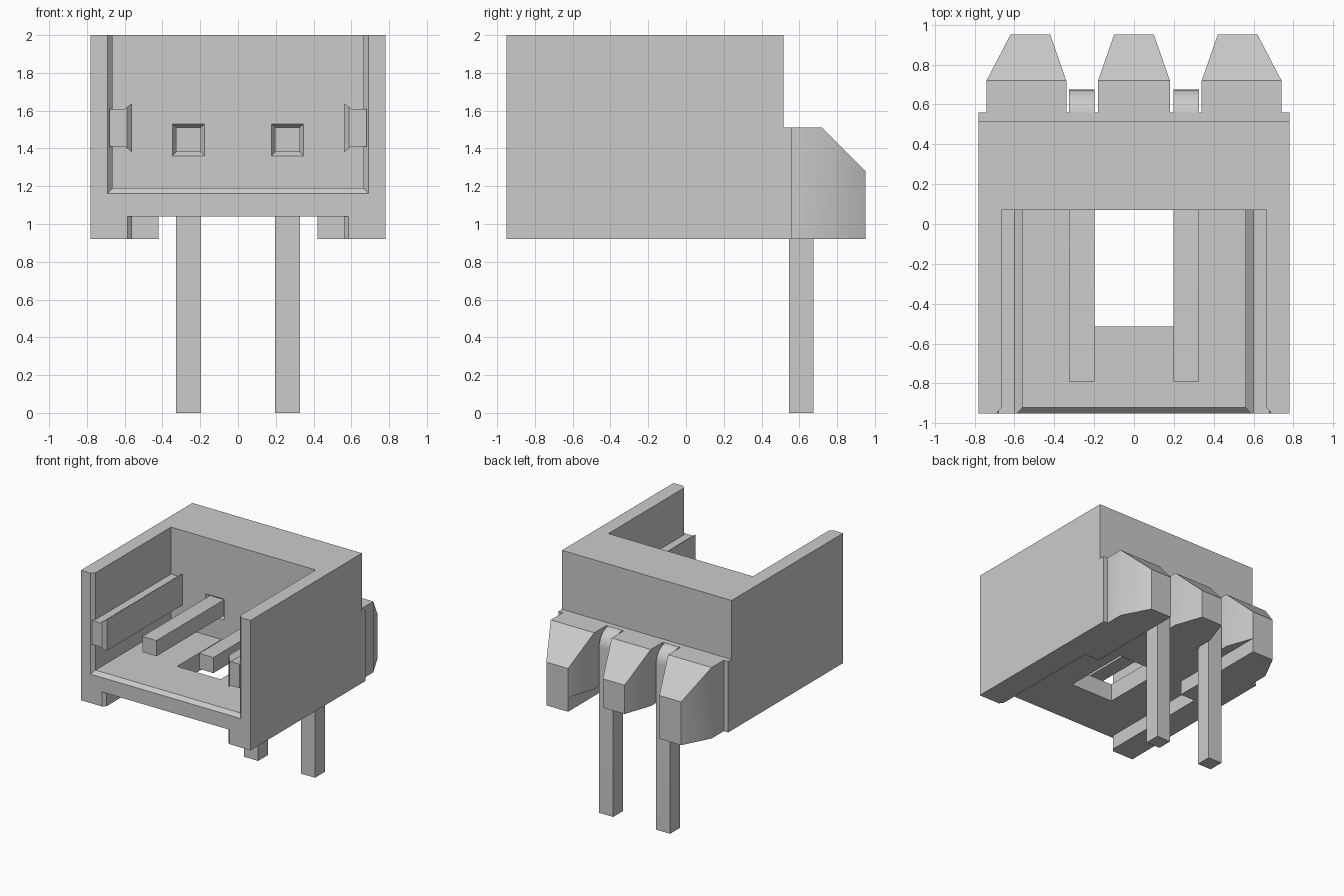
import bpy, bmesh, math

if "Cube" in bpy.data.objects:
    bpy.data.objects.remove(bpy.data.objects["Cube"], do_unlink=True)

grey = bpy.data.materials.new("light_grey")
grey.use_nodes = True
grey.diffuse_color = (0.6, 0.6, 0.6, 1)
grey.node_tree.nodes["Principled BSDF"].inputs["Base Color"].default_value = (0.6, 0.6, 0.6, 1)


def loft(name, sections):
    """Closed solid through matching rings of 3D points."""
    bm = bmesh.new()
    rings = [[bm.verts.new(p) for p in s] for s in sections]
    n = len(rings[0])
    for a, b in zip(rings, rings[1:]):
        for i in range(n):
            j = (i + 1) % n
            bm.faces.new((a[i], a[j], b[j], b[i]))
    bm.faces.new(rings[0])
    bm.faces.new(rings[-1])
    bmesh.ops.remove_doubles(bm, verts=bm.verts, dist=1e-5)
    bmesh.ops.recalc_face_normals(bm, faces=bm.faces)
    mesh = bpy.data.meshes.new(name)
    bm.to_mesh(mesh)
    bm.free()
    mesh.materials.append(grey)
    obj = bpy.data.objects.new(name, mesh)
    bpy.context.collection.objects.link(obj)
    return obj


def along_x(name, yz, x0, x1):
    return loft(name, [[(x, y, z) for y, z in yz] for x in (x0, x1)])


def along_z(name, xy, z0, z1):
    return loft(name, [[(x, y, z) for x, y in xy] for z in (z0, z1)])


def along_y(name, rings):
    return loft(name, [[(x, y, z) for x, z in xz] for y, xz in rings])


def rect(x0, x1, z0, z1):
    return [(x0, z0), (x1, z0), (x1, z1), (x0, z1)]


def activate(obj):
    bpy.ops.object.select_all(action='DESELECT')
    obj.select_set(True)
    bpy.context.view_layer.objects.active = obj


def cut(obj, cutter):
    cutter.hide_render = True
    mod = obj.modifiers.new("cut", 'BOOLEAN')
    mod.operation = 'DIFFERENCE'
    mod.solver = 'EXACT'
    mod.object = cutter
    activate(obj)
    bpy.ops.object.modifier_apply(modifier=mod.name)
    bpy.data.objects.remove(cutter, do_unlink=True)


def smooth(obj):
    activate(obj)
    bpy.ops.object.shade_smooth_by_angle(angle=math.radians(30))


# Housing shell with the low step at the back
housing = along_x("housing", [(-0.95, 0.92), (0.56, 0.92), (0.56, 1.51),
                              (0.515, 1.51), (0.515, 2), (-0.95, 2)], -0.78, 0.78)

# Open cavity with a chamfered front mouth
cut(housing, along_y("cavity_cutter", [
    (-0.96, rect(-0.70, 0.70, 1.15, 2.1)),
    (-0.922, rect(-0.665, 0.665, 1.19, 2.1)),
    (0.07, rect(-0.665, 0.665, 1.19, 2.1))]))

# Underside channel, narrower at the back
half = [(0.605, -0.97), (0.56, -0.925), (0.56, 0.07), (0.42, 0.07), (0.42, 0.6)]
channel = half + [(-x, y) for x, y in reversed(half)]
cut(housing, along_z("channel_cutter", channel, 0.85, 1.04))

# Window through the floor
cut(housing, along_z("window_cutter", [(-0.2, -0.515), (0.2, -0.515),
                                       (0.2, 0.07), (-0.2, 0.07)], 1.0, 1.3))

# Tapered pin sockets in the back wall
for cx in (-0.262, 0.262):
    cut(housing, along_y("socket_cutter", [
        (0.06, rect(cx - 0.092, cx + 0.092, 1.353, 1.537)),
        (0.10, rect(cx - 0.065, cx + 0.065, 1.38, 1.51))]))

# Bent pin outline: horizontal run, rounded elbow, long leg
elbow = [(0.545 + 0.13 * math.cos(a), 1.38 + 0.13 * math.sin(a))
         for a in (math.radians(90 * i / 8) for i in range(9))]
pin_outline = [(-0.79, 1.38), (0.545, 1.38), (0.545, 0), (0.675, 0)] + elbow + [(-0.79, 1.51)]

for side, s in (("left", 1), ("right", -1)):
    # Contact pin
    cx = s * 0.262
    smooth(along_x(side + "_pin", pin_outline, cx - 0.065, cx + 0.065))

    # Guide rail with a flared lip and chamfered front end
    def rail(lip):
        pts = [(0.68, 1.41), (0.60, 1.41), (lip, 1.41 - (0.60 - lip) * 0.75),
               (lip, 1.61 + (0.60 - lip) * 0.75), (0.60, 1.61), (0.68, 1.61)]
        return [(s * x, z) for x, z in pts]
    along_y(side + "_guide_rail", [(-0.95, rail(0.588)), (-0.922, rail(0.56)), (0.07, rail(0.56))])

    # Outer rear block with undercut inner corner
    def block(inner, outer, top):
        pts = [(outer, 0.92), (outer, top), (inner, top), (inner, 1.04), (0.42, 1.04), (0.42, 0.92)]
        return [(s * x, z) for x, z in pts]
    smooth(along_y(side + "_rear_block", [(0.56, block(0.34, 0.74, 1.51)),
                                          (0.72, block(0.34, 0.74, 1.51)),
                                          (0.95, block(0.42, 0.62, 1.28))]))

# Middle rear block
smooth(along_y("middle_rear_block", [(0.56, rect(-0.18, 0.18, 1.04, 1.51)),
                                     (0.72, rect(-0.18, 0.18, 1.04, 1.51)),
                                     (0.95, rect(-0.1, 0.1, 1.04, 1.28))]))
